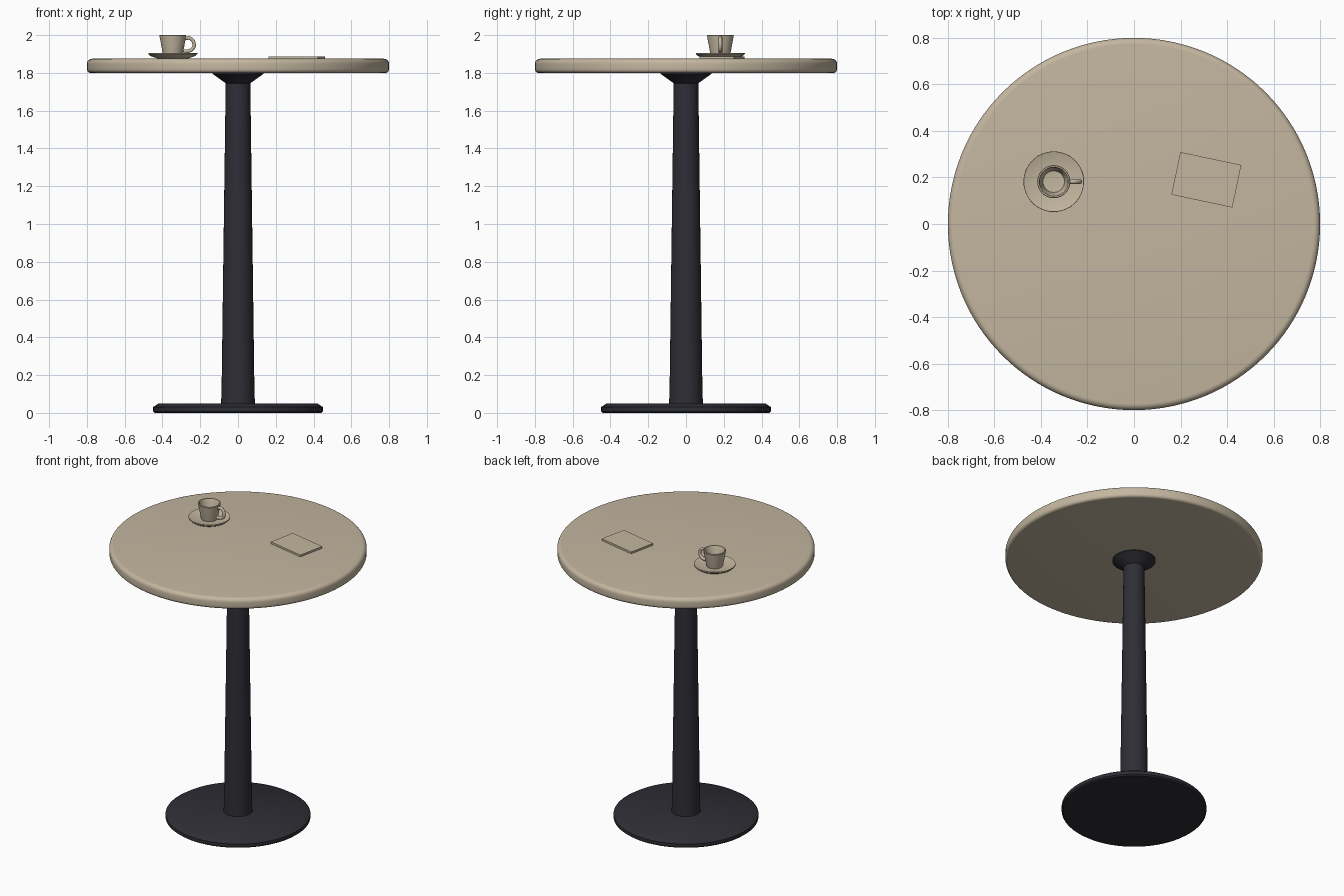
import bpy, bmesh, math

if "Cube" in bpy.data.objects:
    bpy.data.objects.remove(bpy.data.objects["Cube"])

def material(name, rgb):
    m = bpy.data.materials.new(name)
    m.diffuse_color = (*rgb, 1)
    m.use_nodes = True
    m.node_tree.nodes["Principled BSDF"].inputs["Base Color"].default_value = m.diffuse_color
    return m

TAN = material("warm beige", (0.55, 0.47, 0.35))
DARK = material("dark metal", (0.027, 0.027, 0.036))

def finish(obj, mat, angle=35):
    obj.data.materials.clear()
    obj.data.materials.append(mat)
    bpy.ops.object.select_all(action='DESELECT')
    obj.select_set(True)
    bpy.context.view_layer.objects.active = obj
    bpy.ops.object.shade_smooth_by_angle(angle=math.radians(angle))

def add(name, bm):
    bmesh.ops.recalc_face_normals(bm, faces=bm.faces)
    me = bpy.data.meshes.new(name)
    bm.to_mesh(me)
    bm.free()
    obj = bpy.data.objects.new(name, me)
    bpy.context.collection.objects.link(obj)
    return obj

def lathe(name, profile, mat, x=0, y=0, steps=96):
    """Revolve (radius, z) points about a vertical axis at x, y."""
    bm = bmesh.new()
    vs = [bm.verts.new((r, 0, z)) for r, z in profile]
    es = [bm.edges.new(p) for p in zip(vs, vs[1:])]
    bmesh.ops.spin(bm, geom=vs + es, cent=(0, 0, 0), axis=(0, 0, 1),
                   angle=math.tau, steps=steps, use_duplicate=False)
    bmesh.ops.remove_doubles(bm, verts=bm.verts, dist=1e-5)
    obj = add(name, bm)
    obj.location = (x, y, 0)
    finish(obj, mat)
    return obj

def arc(cx, cz, r, a0, a1, n=6):
    return [(cx + r * math.cos(math.radians(a0 + (a1 - a0) * i / n)),
             cz + r * math.sin(math.radians(a0 + (a1 - a0) * i / n))) for i in range(n + 1)]

# pedestal: base disc, tapered column, flared mount
lathe("base_disc", [(0, 0), (0.44, 0), (0.45, 0.008), (0.45, 0.03), (0.42, 0.05), (0, 0.05)], DARK)
lathe("column", [(0, 0.04), (0.09, 0.04), (0.087, 0.12), (0.065, 1.76), (0, 1.76)], DARK, steps=48)
lathe("top_mount", [(0, 1.745), (0.065, 1.745), (0.135, 1.795), (0.135, 1.805), (0, 1.805)], DARK, steps=48)

# round table top with softened rim
lathe("table_top", [(0, 1.80)] + arc(0.78, 1.82, 0.02, -90, 0) + arc(0.773, 1.848, 0.027, 0, 90)
      + [(0, 1.875)], TAN, steps=128)

# saucer and cup
CX, CY = -0.345, 0.182
lathe("saucer", [(0, 1.874), (0.075, 1.874), (0.12, 1.89), (0.13, 1.9), (0.129, 1.906),
                 (0.122, 1.904), (0.08, 1.893), (0, 1.892)], TAN, CX, CY, 64)
lathe("cup", [(0, 1.89), (0.05, 1.89), (0.054, 1.905), (0.063, 1.955), (0.071, 1.997), (0.069, 2.0),
              (0.063, 2.0), (0.06, 1.995), (0.046, 1.91), (0, 1.906)], TAN, CX, CY, 64)

# cup handle: bent tube
cu = bpy.data.curves.new("cup_handle", 'CURVE')
cu.dimensions = '3D'
cu.bevel_depth = 0.01
cu.bevel_resolution = 3
cu.resolution_u = 8
cu.use_fill_caps = True
path = [(0.062, 1.982), (0.092, 1.983), (0.112, 1.955), (0.102, 1.925), (0.056, 1.912)]
sp = cu.splines.new('BEZIER')
sp.bezier_points.add(len(path) - 1)
for p, (x, z) in zip(sp.bezier_points, path):
    p.co = (CX + x, CY, z)
    p.handle_left_type = p.handle_right_type = 'AUTO'
tmp = bpy.data.objects.new("handle_curve", cu)
bpy.context.collection.objects.link(tmp)
mesh = bpy.data.meshes.new_from_object(tmp.evaluated_get(bpy.context.evaluated_depsgraph_get()))
bpy.data.objects.remove(tmp)
handle = bpy.data.objects.new("cup_handle", mesh)
bpy.context.collection.objects.link(handle)
finish(handle, TAN, 60)

# flat card lying askew on the table
bm = bmesh.new()
bmesh.ops.create_cube(bm, size=1)
bmesh.ops.scale(bm, vec=(0.268, 0.187, 0.014), verts=bm.verts)
card = add("table_card", bm)
card.location = (0.311, 0.19, 1.881)
card.rotation_euler.z = math.radians(-12)
finish(card, TAN)
